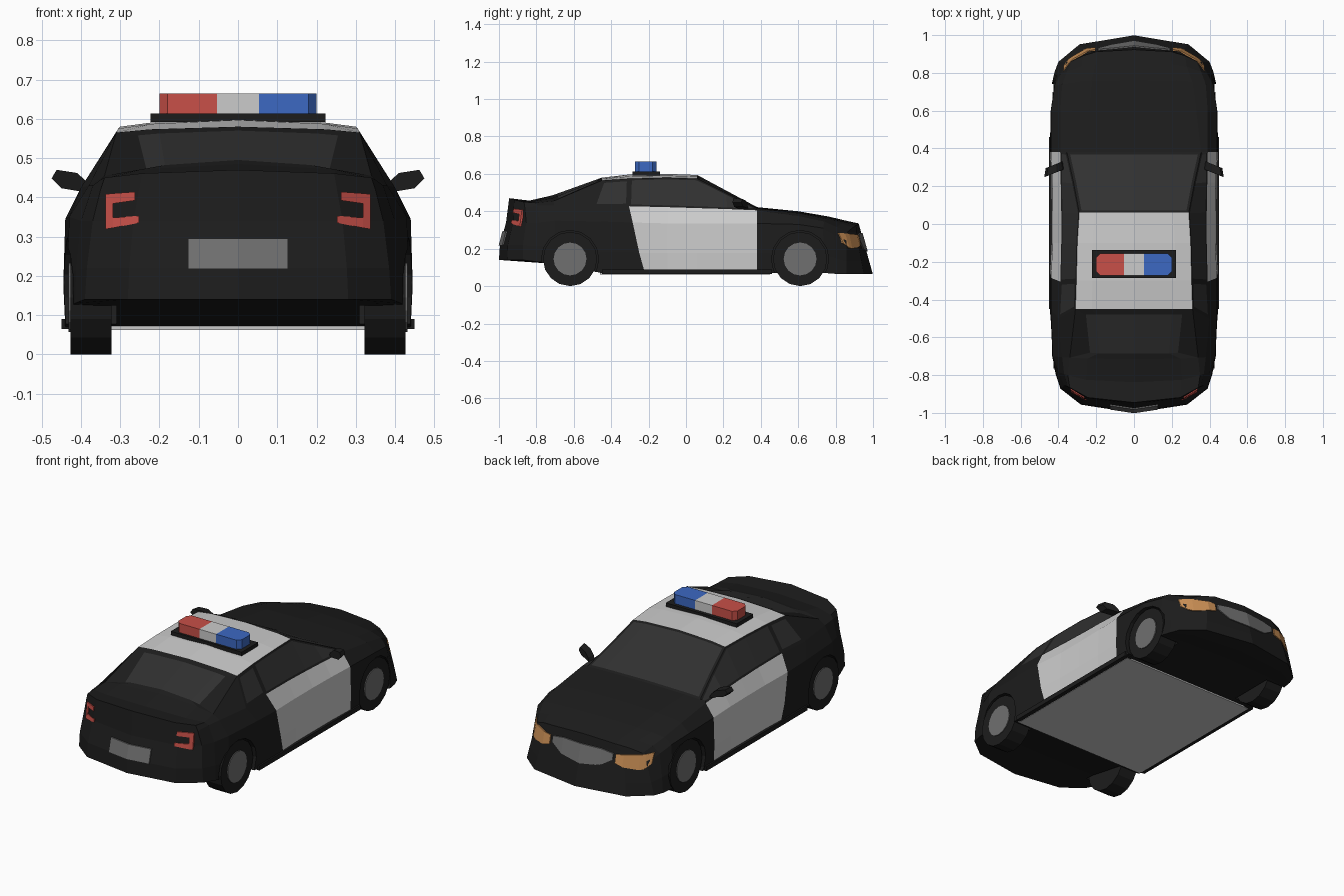
import bpy, bmesh, math
from mathutils import Vector, Matrix
from mathutils.bvhtree import BVHTree

if "Cube" in bpy.data.objects:
    bpy.data.objects.remove(bpy.data.objects["Cube"])

def material(name, r, g, b):
    m = bpy.data.materials.new(name)
    m.diffuse_color = (r, g, b, 1)
    m.use_nodes = True
    m.node_tree.nodes["Principled BSDF"].inputs["Base Color"].default_value = m.diffuse_color
    return m

BLACK = material("black_paint", .012, .012, .012)
WHITE = material("white_paint", .68, .68, .68)
GLASS = material("dark_glass", .03, .03, .03)
GREY = material("mid_grey", .16, .16, .16)
FLOOR = material("floor_grey", .6, .6, .6)
RED = material("red", .58, .08, .065)
BLUE = material("blue", .045, .14, .54)
AMBER = material("amber", .58, .27, .09)

def finish(name, bm, *mats):
    bmesh.ops.recalc_face_normals(bm, faces=bm.faces)
    me = bpy.data.meshes.new(name)
    bm.to_mesh(me)
    bm.free()
    ob = bpy.data.objects.new(name, me)
    bpy.context.collection.objects.link(ob)
    for m in mats:
        me.materials.append(m)
    return ob

def prism(name, pts, vec, mat, taper=1.0):
    """Extrude a polygon of 3D points along vec."""
    bm = bmesh.new()
    a = [Vector(p) for p in pts]
    c = sum(a, Vector()) / len(a)
    lo = [bm.verts.new(p) for p in a]
    hi = [bm.verts.new(c + (p - c) * taper + Vector(vec)) for p in a]
    bm.faces.new(lo)
    bm.faces.new(hi)
    for i in range(len(a)):
        k = (i + 1) % len(a)
        bm.faces.new((lo[i], lo[k], hi[k], hi[i]))
    return finish(name, bm, mat)

def box(name, x0, x1, y0, y1, z0, z1, mat):
    return prism(name, [(x0, y0, z0), (x1, y0, z0), (x1, y1, z0), (x0, y1, z0)], (0, 0, z1 - z0), mat)

def axle_cylinder(name, x0, x1, y, z, r, mat, sides=16):
    pts = [(x0, y + r * math.cos(2 * math.pi * k / sides), z + r * math.sin(2 * math.pi * k / sides))
           for k in range(sides)]
    return prism(name, pts, (x1 - x0, 0, 0), mat)

# Body stations, rear to front:
# y, floor z, sill half-width, shoulder (w, z), belt (w, z), roof edge (w, z), top z
STATIONS = [
    (-1.0, .14, .39, .370, .340, .350, .420, .34, .450, .470),
    (-.86, .13, .415, .400, .340, .370, .430, .35, .445, .457),
    (-.72, .12, .43, .430, .350, .380, .430, .34, .455, .485),
    (-.45, .07, .44, .440, .345, .400, .425, .31, .565, .580),
    (-.30, .07, .44, .440, .340, .390, .427, .305, .575, .597),
    (-.10, .07, .435, .430, .335, .385, .422, .30, .580, .600),
    (.06, .07, .435, .430, .335, .385, .417, .29, .575, .594),
    (.22, .07, .435, .433, .335, .388, .412, .32, .495, .508),
    (.38, .07, .44, .440, .335, .390, .405, .355, .415, .422),
    (.60, .07, .44, .440, .330, .390, .375, .33, .390, .400),
    (.78, .07, .435, .420, .310, .380, .345, .31, .360, .372),
    (.90, .065, .42, .390, .275, .355, .315, .28, .335, .350),
    (1.0, .065, .40, .355, .235, .330, .288, .27, .312, .335)]
# Lengthwise shifts that slant the rear quarter window and the rear door edge
SLANT = {3: (0, 0, 0, 0, 0, -.05, 0, 0, 0), 4: (.08, .08, .08, .05, .015, -.005, 0, 0, 0)}
MID = .72   # position of the column between centre line and edge

def bend(x, y, z):
    """Bow the nose and tail in plan and lean them with height."""
    w = max(0, (abs(y) - .6) / .4) ** 2
    lean = .28 * (z - .06) if y > 0 else .27 * max(0, min(z, .34) - .2) + .13 * max(0, z - .34)
    return (x, y - math.copysign(w * (.14 * (x / .4) ** 3.3 + lean), y), z)

# Half body: loft the stations
bm = bmesh.new()
rings = []
for i, (y, zb, ws, wh, zh, wb, zbelt, we, ze, zt) in enumerate(STATIONS):
    ring = [(0, zb), (MID * ws, zb), (ws, zb), ((ws + wh) / 2 + .005, zb + .4 * (zh - zb)), (wh, zh),
            (wb, zbelt), (we, ze), (MID * we, ze + .55 * (zt - ze)), (0, zt)]
    rings.append([bm.verts.new(bend(x, y + s, z)) for (x, z), s in zip(ring, SLANT.get(i, (0,) * 9))])
face = {}
for i in range(len(rings) - 1):
    for j in range(8):
        face[i, j] = bm.faces.new((rings[i][j], rings[i + 1][j], rings[i + 1][j + 1], rings[i][j + 1]))

# Nose and tail caps
for ring, st in ((rings[0], STATIONS[0]), (rings[-1], STATIONS[-1])):
    rows = [(ring[2], ring[1], ring[0])]
    for v in ring[3:6]:
        rows.append((v, bm.verts.new(bend(MID * v.co.x, st[0], v.co.z)), bm.verts.new(bend(0, st[0], v.co.z))))
    rows.append((ring[6], ring[7], ring[8]))
    for a, b in zip(rows, rows[1:]):
        for c in (0, 1):
            bm.faces.new((a[c], a[c + 1], b[c + 1], b[c]))
bmesh.ops.recalc_face_normals(bm, faces=bm.faces)
tree = BVHTree.FromBMesh(bm)

# White doors and roof, framed glass
for (i, j), f in face.items():
    if (4 <= i <= 7 and 2 <= j <= 4) or (3 <= i <= 5 and j >= 6):
        f.material_index = 1
for stations, cols, rim in (((6, 7), (6, 7), .014), ((2,), (6, 7), .03), ((3,), (5,), .016), ((4, 5, 6, 7), (5,), .011)):
    group = [face[i, j] for i in stations for j in cols]
    bmesh.ops.inset_region(bm, faces=group, thickness=rim, use_even_offset=True, use_boundary=False)
    for f in group:
        f.material_index = 2
for v in {v for j in (6, 7) for v in face[2, j].verts}:      # narrow the rear window downwards
    v.co.x *= .9 if v.co.z > .53 else .76
for v in bm.verts:
    if abs(v.co.x) < .004:
        v.co.x = 0
bmesh.ops.mirror(bm, geom=bm.verts[:] + bm.edges[:] + bm.faces[:], matrix=Matrix(), merge_dist=.0005, axis='X')
bmesh.ops.remove_doubles(bm, verts=bm.verts, dist=.0005)
body = finish("car_body", bm, BLACK, WHITE, GLASS)

# Wheel wells
AXLES = (("rear", -.62), ("front", .61))
SIDES = (("left", -1), ("right", 1))
for n, y in AXLES:
    for side, s in SIDES:
        c = axle_cylinder(f"{n}_{side}_well_cutter", s * .31, s * .6, y, .145, .153, BLACK, 16)
        c.hide_render = True
        c.hide_set(True)
        mod = body.modifiers.new(c.name, 'BOOLEAN')
        mod.operation, mod.solver, mod.object = 'DIFFERENCE', 'EXACT', c

# Wheels
for n, y in AXLES:
    for side, s in SIDES:
        axle_cylinder(f"{n}_{side}_tyre", s * .322, s * .427, y, .145, .145, BLACK)
        axle_cylinder(f"{n}_{side}_hub", s * .34, s * .432, y, .145, .088, GREY)

# Lamps, grille and plate: strips laid on the body surface
def strip(name, cols, end, mat, s):
    bm = bmesh.new()
    pairs = []
    for x, z0, z1 in cols:
        pair = []
        for z in (z0, z1):
            hit = tree.ray_cast(Vector((max(x, .001), 2 * end, z)), Vector((0, -end, 0)))[0]
            y = hit.y if hit else end * .85
            pair += [bm.verts.new((s * x, y + end * .007, z)), bm.verts.new((s * x, y - end * .01, z))]
        pairs.append(pair)
    for p, q in zip(pairs, pairs[1:]):
        for a, b in ((0, 2), (2, 3), (3, 1), (1, 0)):
            bm.faces.new((p[a], p[b], q[b], q[a]))
    for p in (pairs[0], pairs[-1]):
        bm.faces.new((p[0], p[2], p[3], p[1]))
    finish(name, bm, mat)

for side, s in SIDES:
    strip(side + "_grille", [(0, .185, .285), (.12, .197, .283), (.19, .24, .272)], 1, GREY, s)
    strip(side + "_headlight", [(.205, .225, .272), (.25, .212, .276), (.325, .2, .28), (.347, .205, .282),
                                (.372, .23, .285)], 1, AMBER, s)
    strip(side + "_plate", [(0, .217, .295), (.127, .217, .295)], -1, GREY, s)
    strip(side + "_tail_lamp_top", [(.262, .392, .414), (.318, .384, .41)], -1, RED, s)
    strip(side + "_tail_lamp_side", [(.318, .322, .41), (.337, .319, .408)], -1, RED, s)
    strip(side + "_tail_lamp_bottom", [(.252, .335, .353), (.318, .322, .348)], -1, RED, s)

    # Side skirt
    box(side + "_skirt", s * .40, s * .45, -.45, .46, .064, .09, BLACK)

    # Door mirror
    outline = [(.37, .41), (.45, .423), (.475, .448), (.462, .47), (.41, .462), (.38, .435)]
    prism(side + "_mirror", [(s * x, .27 - .4 * (x - .42), z) for x, z in outline], (0, .045, 0), BLACK, .85)

    # Coloured beacon with cut corners
    plan = [(.053, -.272), (.18, -.272), (.2, -.25), (.2, -.178), (.18, -.157), (.053, -.157)]
    prism(side + "_beacon", [(s * x, y, .612) for x, y in plan], (0, 0, .053), RED if s < 0 else BLUE)

# Light bar base and centre, floor plate
box("light_bar_base", -.223, .223, -.285, -.138, .592, .613, BLACK)
box("light_bar_centre", -.053, .053, -.272, -.157, .612, .665, WHITE)
box("floor_plate", -.425, .425, -.46, .45, .062, .075, FLOOR)
